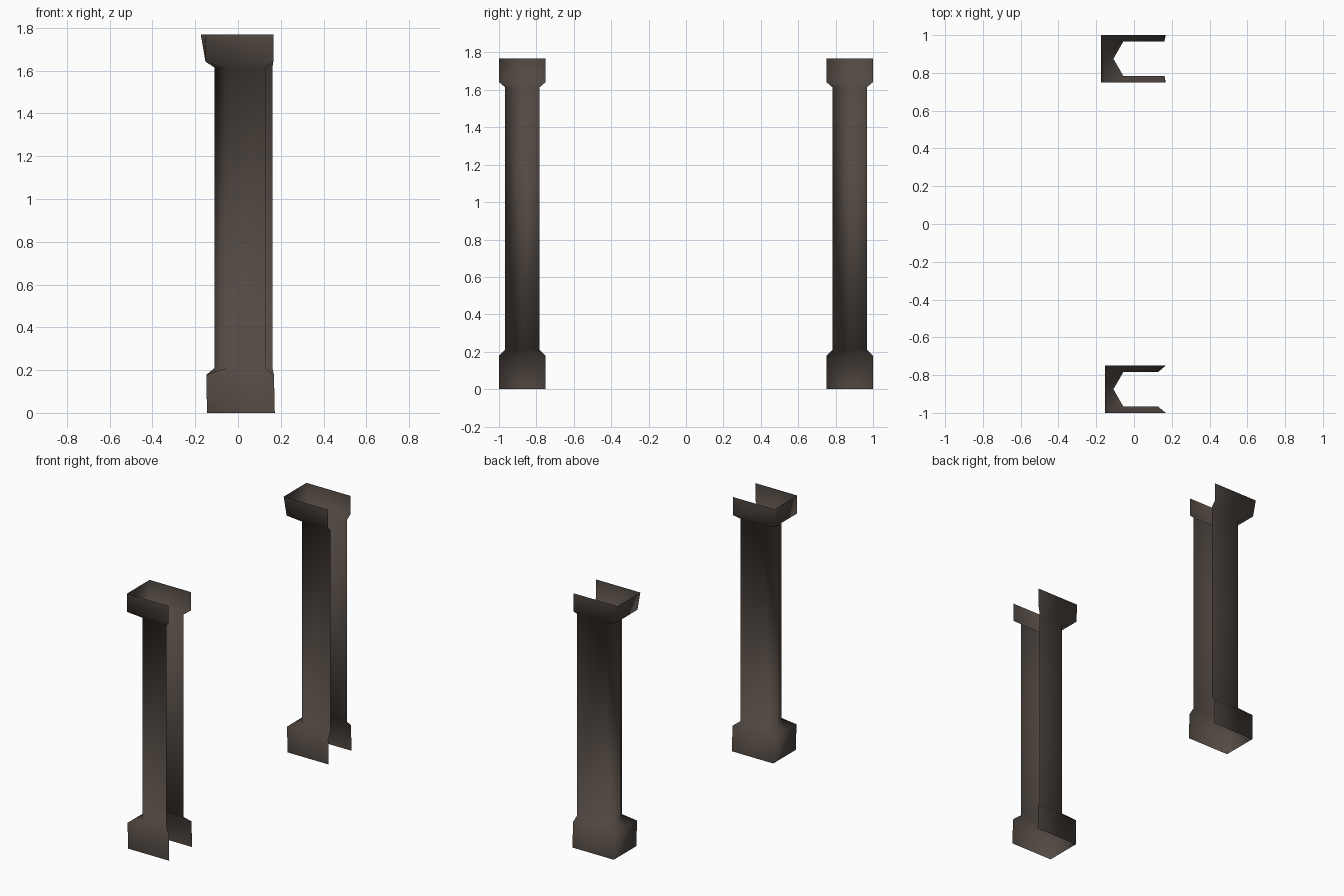
import bpy, bmesh

if "Cube" in bpy.data.objects:
    bpy.data.objects.remove(bpy.data.objects["Cube"])

stone = bpy.data.materials.new("dark brown stone")
stone.diffuse_color = (0.085, 0.067, 0.056, 1)
stone.use_nodes = True
stone.node_tree.nodes["Principled BSDF"].inputs["Base Color"].default_value = stone.diffuse_color


def pilaster(name, y_mid, shaft_back, cap_lean):
    """Open U-shaped shell: rings of (z, half width, corner x, nose x, back x)."""
    rings = [
        (0.0, 0.125, -0.145, -0.145, 0.172),            # base
        (0.178, 0.125, -0.148, -0.148, 0.168),
        (0.21, 0.092, -0.056, -0.109, shaft_back),      # pointed shaft
        (1.614, 0.092, -0.056, -0.109, shaft_back),
        (1.642, 0.125, -0.152, -0.152, 0.165),          # cap
        (1.768, 0.125, -0.154 - cap_lean, -0.154 - cap_lean, 0.165),
    ]
    bm = bmesh.new()
    loops = []
    for z, w, corner, nose, back in rings:
        section = [(back, w), (corner, w), (nose, 0), (corner, -w), (back, -w)]
        loops.append([bm.verts.new((x, y_mid + y, z)) for x, y in section])
    for low, high in zip(loops, loops[1:]):
        for i in range(4):
            bm.faces.new((low[i], low[i + 1], high[i + 1], high[i])).smooth = True
    mesh = bpy.data.meshes.new(name)
    bm.to_mesh(mesh)
    bm.free()
    mesh.materials.append(stone)
    bpy.context.collection.objects.link(bpy.data.objects.new(name, mesh))


# The two pilasters differ slightly in shaft depth and cap slope
pilaster("front_pilaster", -0.875, 0.128, 0.0)
pilaster("back_pilaster", 0.875, 0.161, 0.02)
